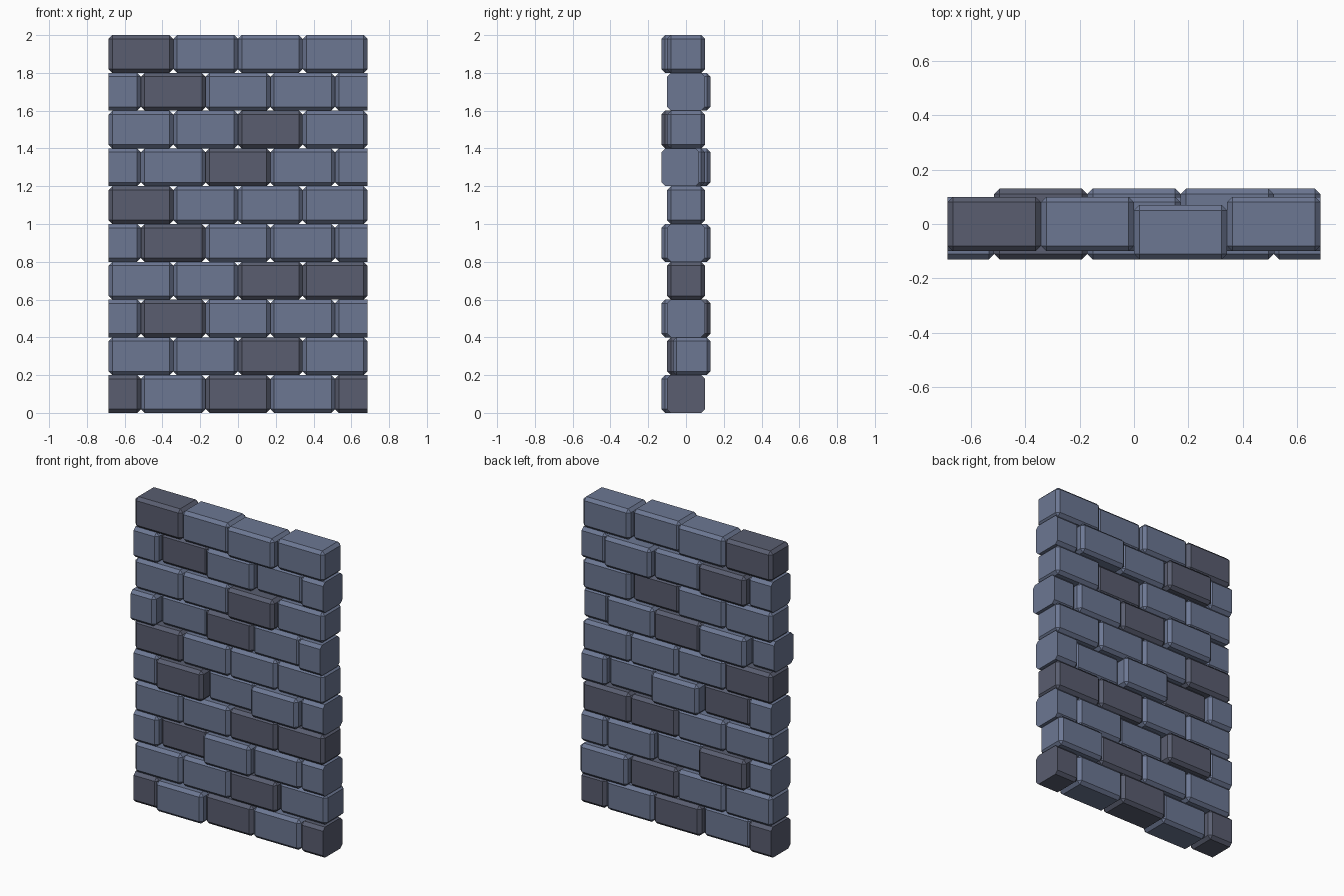
import bpy, bmesh

if "Cube" in bpy.data.objects:
    bpy.data.objects.remove(bpy.data.objects["Cube"])

WIDTH, ROW_H, DEPTH, BEVEL = 1.37, 0.2, 0.2, 0.02
BRICK_W = WIDTH / 4
SHIFT = {"F": -0.03, "N": 0.0, "B": 0.03}   # pushed forward, flush, pushed back


def material(name, rgb):
    m = bpy.data.materials.new(name)
    m.diffuse_color = (*rgb, 1.0)
    m.use_nodes = True
    m.node_tree.nodes["Principled BSDF"].inputs["Base Color"].default_value = m.diffuse_color
    return m


LIGHT = material("blue_grey_stone", (0.15, 0.185, 0.29))
DARK = material("dark_stone", (0.10, 0.11, 0.16))


def brick(name, x0, x1, z0, y, mat, cut_x=None):
    """Chamfered block; cut_x marks a sawn end that stays unbevelled."""
    bm = bmesh.new()
    bmesh.ops.create_cube(bm, size=1.0)
    for v in bm.verts:
        v.co.x = x0 if v.co.x < 0 else x1
        v.co.y = y + v.co.y * DEPTH
        v.co.z = z0 + (v.co.z + 0.5) * ROW_H
    edges = [e for e in bm.edges if cut_x is None
             or not all(abs(v.co.x - cut_x) < 1e-4 for v in e.verts)]
    bmesh.ops.bevel(bm, geom=edges, offset=BEVEL, offset_type='OFFSET',
                    segments=1, profile=0.5, affect='EDGES')
    bmesh.ops.recalc_face_normals(bm, faces=bm.faces)
    mesh = bpy.data.meshes.new(name)
    bm.to_mesh(mesh)
    bm.free()
    mesh.materials.append(mat)
    bpy.context.collection.objects.link(bpy.data.objects.new(name, mesh))


# Rows from bottom to top: depth shift and tone (d = dark, l = light) per brick
ROWS = [
    ("NFNNN", "dldld"),
    ("NNNB", "lldl"),
    ("NBFNN", "ldlll"),
    ("NNNN", "lldd"),
    ("NFBFN", "ldlll"),
    ("NNNN", "dlll"),
    ("FBNNF", "lldll"),
    ("NNFN", "lldl"),
    ("NBNBN", "ldlll"),
    ("NNFN", "dlll"),
]

for r, (shifts, tones) in enumerate(ROWS):
    half_ends = len(shifts) == 5
    start = -WIDTH / 2 - (BRICK_W / 2 if half_ends else 0)
    for i, (s, t) in enumerate(zip(shifts, tones)):
        x0 = max(start + i * BRICK_W, -WIDTH / 2)
        x1 = min(start + (i + 1) * BRICK_W, WIDTH / 2)
        # Half bricks are sawn flat at the wall ends
        cut = None
        if half_ends and i == 0:
            cut = x0
        elif half_ends and i == 4:
            cut = x1
        kind = "half_brick" if cut is not None else "brick"
        brick(f"{kind}_row{r + 1}_{i + 1}", x0, x1, r * ROW_H, SHIFT[s],
              DARK if t == "d" else LIGHT, cut)
